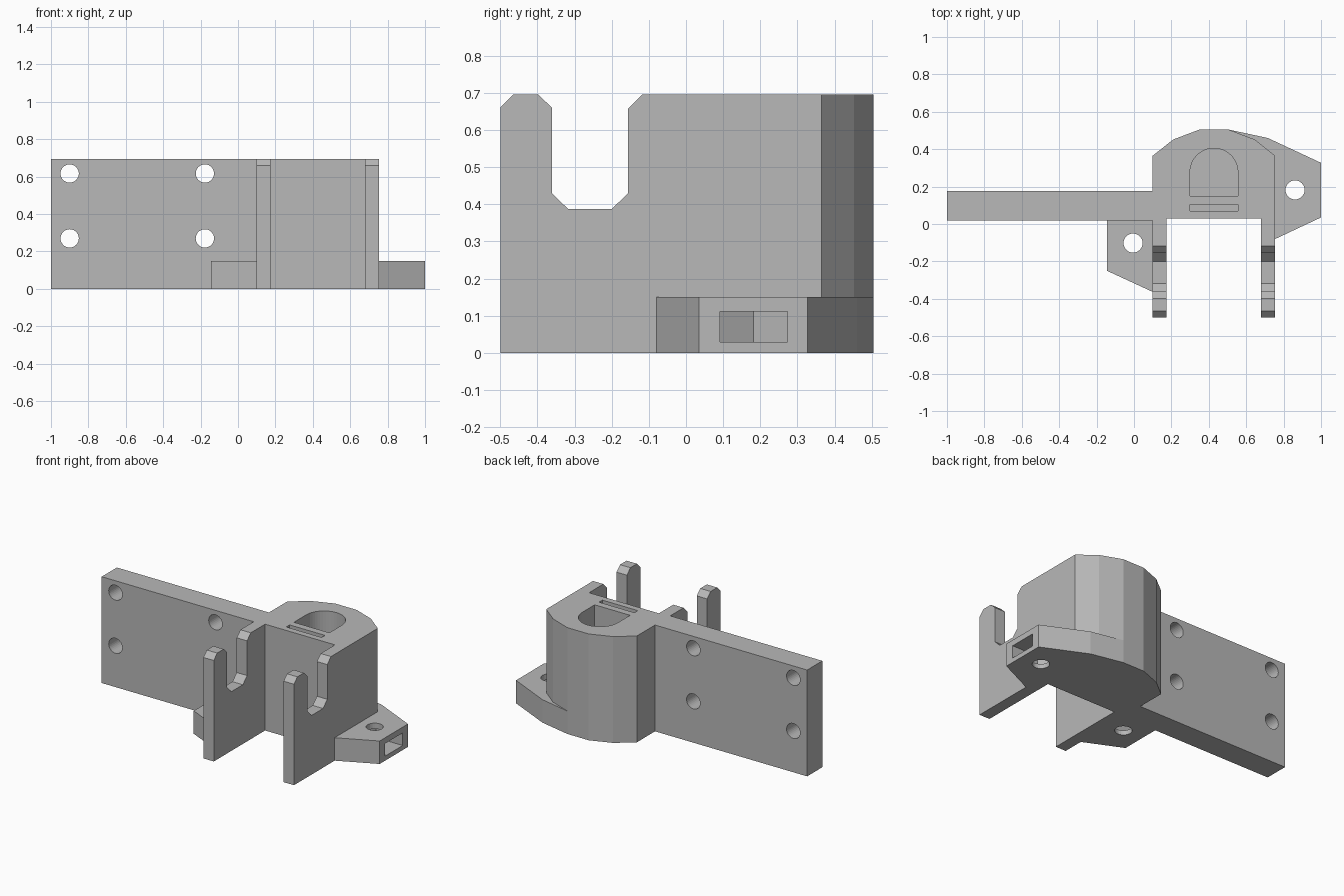
import bpy, bmesh
from math import cos, sin, pi

cube = bpy.data.objects.get("Cube")
if cube:
    bpy.data.objects.remove(cube, do_unlink=True)

HEIGHT, TAB = 0.695, 0.15
grey = bpy.data.materials.new("plain grey")
grey.use_nodes = True
grey.diffuse_color = (0.48, 0.48, 0.48, 1)
grey.node_tree.nodes["Principled BSDF"].inputs["Base Color"].default_value = grey.diffuse_color


def prism(name, outline, axis, low, high):
    """Extrude a 2D outline along an axis from low to high."""
    place = {"x": lambda a, b, h: (h, a, b),
             "y": lambda a, b, h: (a, h, b),
             "z": lambda a, b, h: (a, b, h)}[axis]
    bm = bmesh.new()
    base = bm.faces.new([bm.verts.new(place(a, b, low)) for a, b in outline])
    top = bmesh.ops.extrude_face_region(bm, geom=[base], use_keep_orig=True)
    moved = [v for v in top["geom"] if isinstance(v, bmesh.types.BMVert)]
    bmesh.ops.translate(bm, verts=moved, vec=place(0, 0, high - low))
    bmesh.ops.recalc_face_normals(bm, faces=bm.faces)
    mesh = bpy.data.meshes.new(name)
    bm.to_mesh(mesh)
    bm.free()
    mesh.materials.append(grey)
    obj = bpy.data.objects.new(name, mesh)
    bpy.context.collection.objects.link(obj)
    return obj


def rect(a0, b0, a1, b1):
    return [(a0, b0), (a1, b0), (a1, b1), (a0, b1)]


def arc(a, b, r, start=0, sweep=2 * pi, steps=32, closed=True):
    count = steps if closed else steps + 1
    return [(a + r * cos(start + sweep * i / steps),
             b + r * sin(start + sweep * i / steps)) for i in range(count)]


def cut(obj, *cutters):
    """Carve the cutters out of obj, then remove them."""
    for c in cutters:
        c.hide_render = True
        mod = obj.modifiers.new("cut", "BOOLEAN")
        mod.operation, mod.solver, mod.object = "DIFFERENCE", "EXACT", c
    graph = bpy.context.evaluated_depsgraph_get()
    mesh = bpy.data.meshes.new_from_object(obj.evaluated_get(graph))
    obj.modifiers.clear()
    obj.data = mesh
    for c in cutters:
        bpy.data.objects.remove(c, do_unlink=True)


# Mounting plate with four bolt holes
plate = prism("mounting_plate", rect(-1, 0.02, 0.1, 0.177), "y", 0, 1)
bpy.data.objects.remove(plate, do_unlink=True)
plate = prism("mounting_plate", rect(-1, 0.02, 0.1, 0.177), "z", 0, HEIGHT)
cut(plate, *[prism("bolt_cutter", arc(x, z, 0.049), "y", -0.1, 0.3)
             for x in (-0.9, -0.177) for z in (0.27, 0.617)])

# Rounded body with a D-shaped pocket and a narrow slot in the top
MID = 0.4275
half = [(0.3275, 0.03), (0.3275, 0.365), (0.2175, 0.452), (0.0775, 0.505)]
body = prism("rounded_body",
             [(MID + a, b) for a, b in half] + [(MID - a, b) for a, b in reversed(half)],
             "z", 0, HEIGHT)
pocket = arc(MID, 0.277, 0.128, 0, pi, 24, False) + [(MID - 0.128, 0.15), (MID + 0.128, 0.15)]
cut(body,
    prism("pocket_cutter", pocket, "z", 0.08, 1),
    prism("slot_cutter", rect(MID - 0.128, 0.07, MID + 0.128, 0.105), "z", 0.08, 1))

# Two notched arms
arm = [(-0.5, 0), (-0.5, 0.66), (-0.465, HEIGHT), (-0.397, HEIGHT), (-0.361, 0.66),
       (-0.361, 0.43), (-0.317, 0.387), (-0.2, 0.387), (-0.156, 0.43), (-0.156, 0.657),
       (-0.118, HEIGHT), (0.03, HEIGHT), (0.03, 0)]
for name, x in (("right_arm", 0.1), ("left_arm", 0.68)):
    prism(name, arm, "x", x, x + 0.075)


def nut_tab(name, outline, x, y, side):
    """Low tab with a screw hole and a nut trap opening toward side."""
    tab = prism(name, outline, "z", 0, TAB)
    r = 0.105
    w = r * cos(pi / 6)
    trap = [(x - side * r, y), (x - side * r / 2, y + w), (x + side * 0.3, y + w),
            (x + side * 0.3, y - w), (x - side * r / 2, y - w)]
    cut(tab, prism("screw_cutter", arc(x, y, 0.051), "z", -0.1, 0.3),
        prism("nut_cutter", trap, "z", 0.03, 0.112))


# Screw tabs
nut_tab("left_tab", [(0.505, 0.505), (0.645, 0.452), (0.755, 0.365), (0.755, -0.08),
                     (1, 0.035), (1, 0.327), (0.715, 0.46)], 0.861, 0.182, 1)
nut_tab("right_tab", [(0.1, 0.02), (-0.145, 0.02), (-0.145, -0.25), (0.1, -0.363)],
        -0.005, -0.102, -1)
